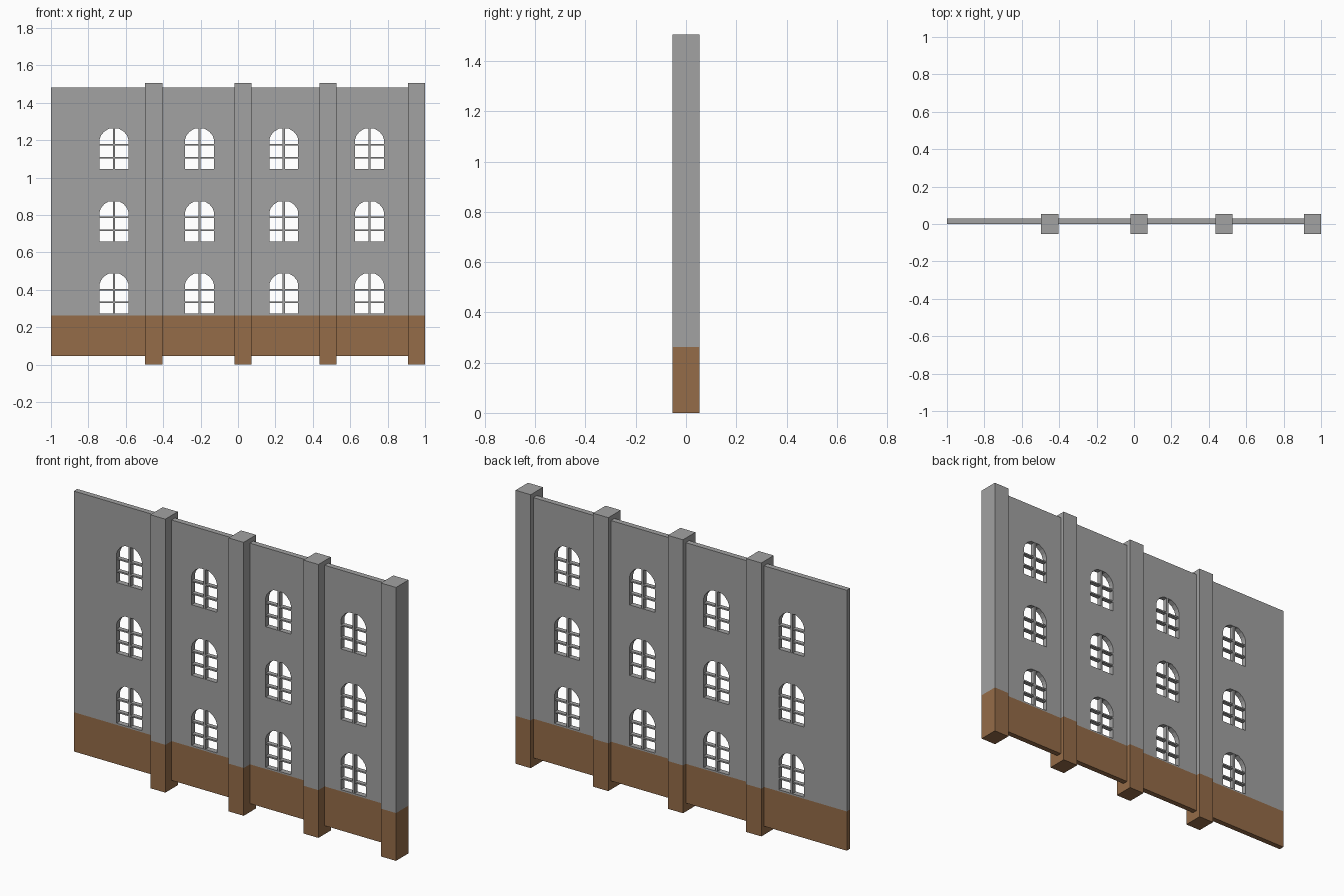
import bpy, bmesh
from mathutils import Matrix, Vector

if "Cube" in bpy.data.objects:
    bpy.data.objects.remove(bpy.data.objects["Cube"])

BROWN_TOP = 0.263
WALL_Y = (0.0, 0.03)
WINDOW_X = (-0.663, -0.206, 0.245, 0.703)
WINDOW_Z = (0.272, 0.658, 1.046)
PILLAR_X = (-0.4505, 0.0265, 0.4815, 0.954)

grey = bpy.data.materials.new("grey_wall")
grey.diffuse_color = (0.36, 0.36, 0.36, 1)
grey.use_nodes = True
grey.node_tree.nodes["Principled BSDF"].inputs["Base Color"].default_value = grey.diffuse_color
brown = bpy.data.materials.new("brown_base")
brown.diffuse_color = (0.30, 0.15, 0.065, 1)
brown.use_nodes = True
brown.node_tree.nodes["Principled BSDF"].inputs["Base Color"].default_value = brown.diffuse_color


def add_object(name, bm, two_tone=True):
    """Split the mesh at the base line, colour it and link it."""
    if two_tone:
        bmesh.ops.bisect_plane(bm, geom=bm.verts[:] + bm.edges[:] + bm.faces[:],
                               plane_co=(0, 0, BROWN_TOP), plane_no=(0, 0, 1))
    bmesh.ops.recalc_face_normals(bm, faces=bm.faces[:])
    for f in bm.faces:
        f.material_index = int(f.calc_center_median().z < BROWN_TOP)
        f.smooth = False
    mesh = bpy.data.meshes.new(name)
    bm.to_mesh(mesh)
    bm.free()
    mesh.materials.append(grey)
    mesh.materials.append(brown)
    obj = bpy.data.objects.new(name, mesh)
    bpy.context.collection.objects.link(obj)
    return obj


def add_box(bm, x, y, z):
    lo, hi = Vector((x[0], y[0], z[0])), Vector((x[1], y[1], z[1]))
    mat = Matrix.Translation((lo + hi) / 2) @ Matrix.Diagonal((*(hi - lo), 1))
    bmesh.ops.create_cube(bm, size=1, matrix=mat)


# Wall: outline with arched window holes, filled and extruded
half_arch = [(0.077, 0), (0.077, 0.158), (0.07, 0.178), (0.053, 0.199), (0.027, 0.215)]
arch = half_arch + [(-x, z) for x, z in reversed(half_arch)]
loops = [[(-1, 0.047), (0.95, 0.047), (0.95, 1.48), (-1, 1.48)]]
loops += [[(cx + x, cz + z) for x, z in arch] for cx in WINDOW_X for cz in WINDOW_Z]

curve = bpy.data.curves.new("wall_outline", 'CURVE')
curve.dimensions = '2D'
curve.fill_mode = 'BOTH'
curve.extrude = (WALL_Y[1] - WALL_Y[0]) / 2
for loop in loops:
    spline = curve.splines.new('POLY')
    spline.points.add(len(loop) - 1)
    for p, (x, z) in zip(spline.points, loop):
        p.co = (x, z, 0, 1)
    spline.use_cyclic_u = True
outline = bpy.data.objects.new("wall_outline", curve)
bpy.context.collection.objects.link(outline)
bpy.context.view_layer.update()
flat = bpy.data.meshes.new_from_object(
    outline.evaluated_get(bpy.context.evaluated_depsgraph_get()))
bpy.data.objects.remove(outline)

bm = bmesh.new()
bm.from_mesh(flat)
bmesh.ops.remove_doubles(bm, verts=bm.verts[:], dist=1e-5)
for v in bm.verts:
    x, z, d = v.co
    v.co = (x, sum(WALL_Y) / 2 - d, z)
add_object("wall", bm)

# Pillars
for i, x in enumerate(PILLAR_X):
    bm = bmesh.new()
    add_box(bm, (x - 0.046, x + 0.046), (-0.054, 0.054), (0, 1.505))
    add_object(f"pillar_{i + 1}", bm)

# Window bars: one upright and two crossbars per window
for i, x in enumerate(WINDOW_X):
    for j, z in enumerate(WINDOW_Z):
        bm = bmesh.new()
        bar_y = (WALL_Y[0] + 0.002, WALL_Y[1] - 0.002)
        add_box(bm, (x - 0.006, x + 0.006), bar_y, (z, z + 0.215))
        for h in (0.06, 0.129):
            add_box(bm, (x - 0.077, x + 0.077), (bar_y[0] + 0.001, bar_y[1] - 0.001),
                    (z + h - 0.004, z + h + 0.004))
        add_object(f"window_bars_{i + 1}_{j + 1}", bm, two_tone=False)
